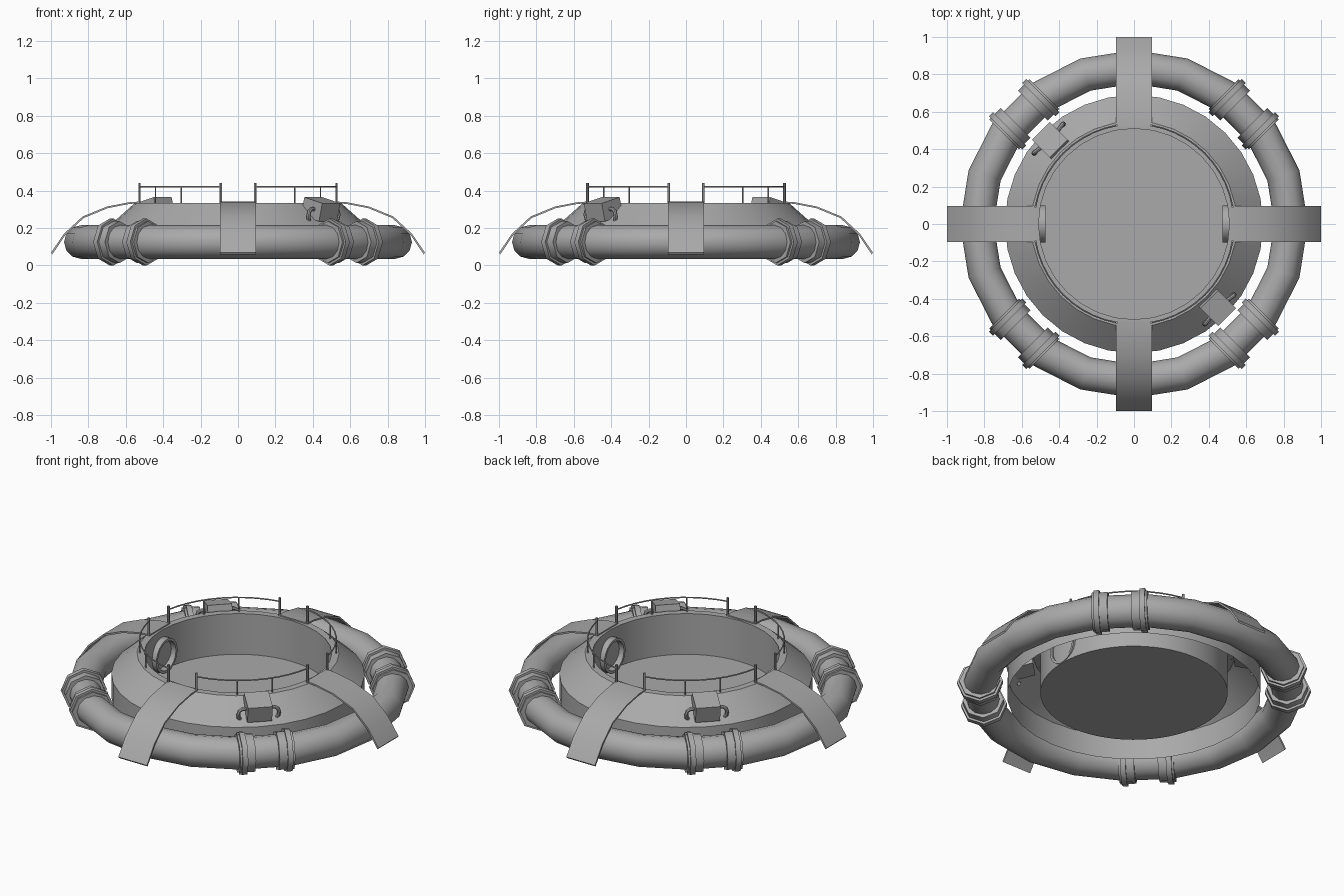
import bpy, bmesh, math
from mathutils import Matrix, Vector

if "Cube" in bpy.data.objects:
    bpy.data.objects.remove(bpy.data.objects["Cube"])

Z = Vector((0, 0, 1))
grey = bpy.data.materials.new("dark_grey")
grey.diffuse_color = (0.4, 0.4, 0.4, 1)
grey.use_nodes = True
grey.node_tree.nodes["Principled BSDF"].inputs["Base Color"].default_value = grey.diffuse_color


def finish(name, bm, angle=35):
    bmesh.ops.remove_doubles(bm, verts=bm.verts, dist=1e-5)
    bmesh.ops.recalc_face_normals(bm, faces=bm.faces)
    me = bpy.data.meshes.new(name)
    bm.to_mesh(me)
    bm.free()
    me.materials.append(grey)
    me.shade_smooth()
    me.set_sharp_from_angle(angle=math.radians(angle))
    ob = bpy.data.objects.new(name, me)
    bpy.context.collection.objects.link(ob)
    return ob


def lathe(name, profile, steps, closed=False, matrix=None, angle=35):
    """Revolve (radius, height) points about z, then place with a matrix."""
    bm = bmesh.new()
    vs = [bm.verts.new((r, 0, z)) for r, z in profile]
    es = [bm.edges.new(p) for p in zip(vs, vs[1:])]
    if closed:
        es.append(bm.edges.new((vs[-1], vs[0])))
    bmesh.ops.spin(bm, geom=vs + es, axis=Z, cent=(0, 0, 0),
                   angle=math.tau, steps=steps, use_duplicate=False)
    if matrix:
        bm.transform(matrix)
    return finish(name, bm, angle)


def prism(name, profile, half, turn):
    """Extrude an (x, z) outline across y, turned about z."""
    bm = bmesh.new()
    a = [bm.verts.new((x, -half, z)) for x, z in profile]
    b = [bm.verts.new((x, half, z)) for x, z in profile]
    bm.faces.new(a)
    bm.faces.new(b)
    for i in range(len(a)):
        j = (i + 1) % len(a)
        bm.faces.new((a[i], a[j], b[j], b[i]))
    bm.transform(Matrix.Rotation(turn, 4, 'Z'))
    return finish(name, bm)


def pipe(name, pts, radius, sides=6, turn=0.0):
    """Sweep a small round section along points."""
    bm = bmesh.new()
    pts = [Vector(p) for p in pts]
    rings = []
    for i, p in enumerate(pts):
        t = (pts[min(i + 1, len(pts) - 1)] - pts[max(i - 1, 0)]).normalized()
        ref = Z if abs(t.z) < 0.9 and turn == 0 else Vector((1, 0, 0))
        u = t.cross(ref).normalized()
        v = t.cross(u)
        rings.append([bm.verts.new(p + radius * (u * math.cos(k * math.tau / sides)
                      + v * math.sin(k * math.tau / sides))) for k in range(sides)])
    for a, b in zip(rings, rings[1:]):
        for k in range(sides):
            n = (k + 1) % sides
            bm.faces.new((a[k], a[n], b[n], b[k]))
    bm.faces.new(rings[0])
    bm.faces.new(rings[-1])
    bm.transform(Matrix.Rotation(turn, 4, 'Z'))
    return finish(name, bm)


def polar(r, deg, z):
    return (r * math.cos(math.radians(deg)), r * math.sin(math.radians(deg)), z)


# Floating outer tube
section = [(0.84 + 0.09 * math.cos(k * math.tau / 12),
            0.125 + 0.09 * math.sin(k * math.tau / 12)) for k in range(12)]
lathe("outer_tube", section, 20, closed=True)

# Central hull: sloped outer shell, open below, and inner well with floor
lathe("hull_shell", [(0.69, 0.07), (0.69, 0.21), (0.55, 0.335), (0.51, 0.335)], 32)
lathe("inner_well", [(0.51, 0.335), (0.51, 0.09), (0, 0.09)], 64)

# Paired octagonal clamps on the tube diagonals
clamp = [(0.085, 0.065), (0.112, 0.065), (0.112, 0.11), (0.125, 0.11),
         (0.125, 0.14), (0.112, 0.14), (0.112, 0.152), (0.085, 0.152)]
for q in range(4):
    for s in (0, 1):
        m = (Matrix.Rotation(math.radians(45 + 90 * q), 4, 'Z')
             @ Matrix.Translation((0.83, 0, 0.125))
             @ Matrix.Rotation(math.radians(90 if s else -90), 4, 'X'))
        lathe(f"tube_clamp_{q}_{s}", clamp, 8, matrix=m, angle=50)

# Four curved straps joining hull and tube
arc = [(0.52, 0.342), (0.58, 0.338), (0.70, 0.315), (0.83, 0.262), (0.93, 0.17), (1.0, 0.068)]
under = [(x - 0.007 * max(0, (x - 0.52) / 0.48), z - 0.009) for x, z in reversed(arc)]
for q in range(4):
    prism(f"strap_{q}", arc + under, 0.095, q * math.pi / 2)

# Guard rails in each quadrant
for q in range(4):
    base = 90 * q
    pipe(f"rail_{q}", [polar(0.535, base + 10 + 7 * i, 0.42) for i in range(11)], 0.004)
    for i, (a, r, top) in enumerate(((10, 0.007, 0.442), (34.5, 0.004, 0.42),
                                     (55.5, 0.004, 0.42), (80, 0.007, 0.442))):
        pipe(f"rail_post_{q}_{i}", [polar(0.535, base + a, 0.33), polar(0.535, base + a, top)], r)

# Two slanted equipment boxes with hooked side handles
box = [(0.57, 0.365), (0.705, 0.332), (0.68, 0.235), (0.545, 0.268)]
for n, deg in enumerate((-45, 135)):
    turn = math.radians(deg)
    prism(f"equipment_box_{n}", box, 0.068, turn)
    for s in (-1, 1):
        hook = [(0.64, 0.06, 0.30), (0.645, 0.09, 0.302), (0.648, 0.107, 0.292),
                (0.647, 0.113, 0.272), (0.642, 0.110, 0.25), (0.636, 0.098, 0.236)]
        pipe(f"box_handle_{n}_{s}", [(x, y * s, z) for x, y, z in hook], 0.011, 8, turn)

# Two upright rings on the inner wall
ring = [(0.085, -0.02), (0.1, -0.02), (0.1, 0.02), (0.085, 0.02)]
for s in (-1, 1):
    lathe(f"wall_ring_{s}", ring, 24, closed=True,
          matrix=Matrix.Translation((0.492 * s, 0, 0.192)) @ Matrix.Rotation(math.pi / 2, 4, 'Y'))
